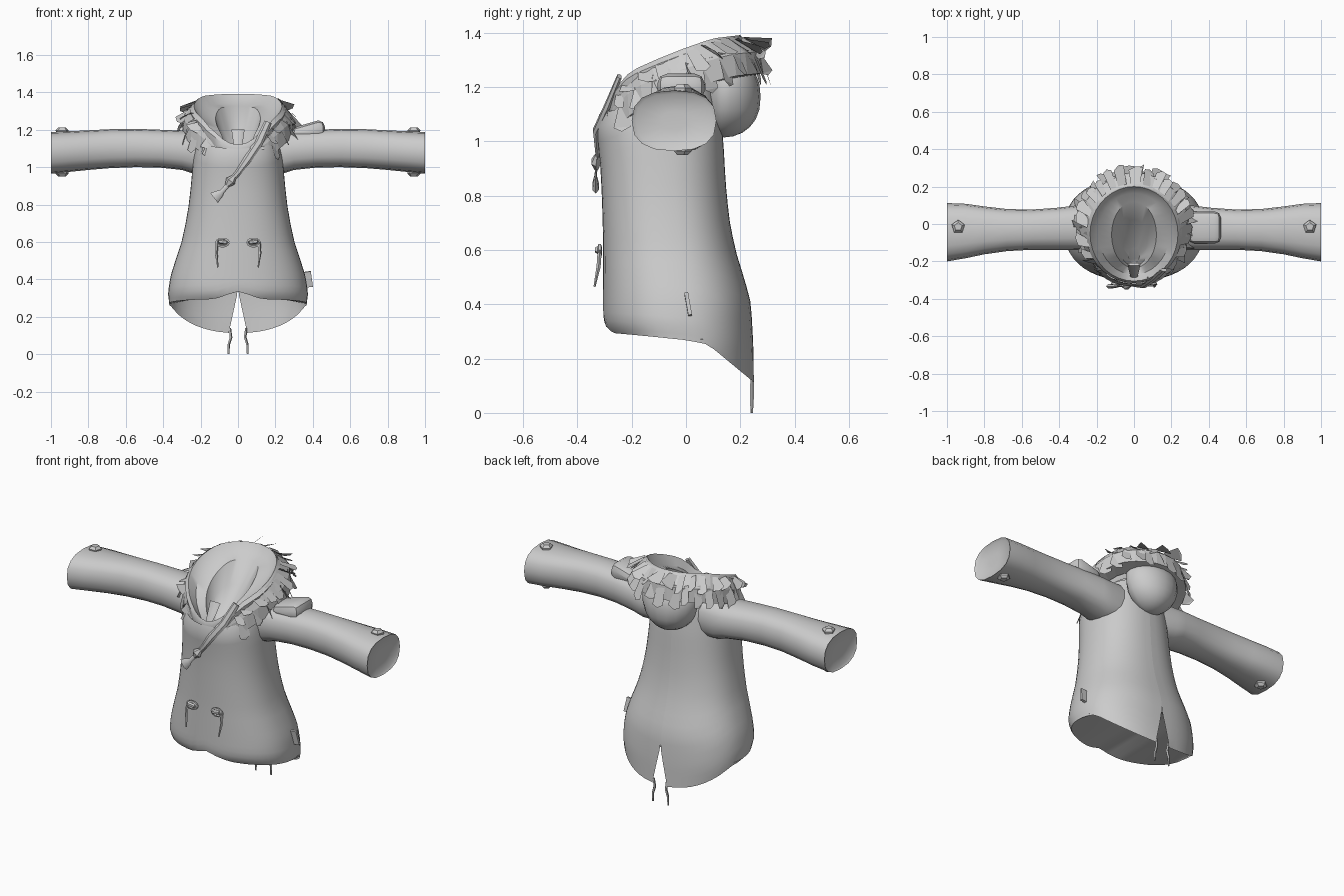
import bpy, bmesh, math, random
from mathutils import Vector

if "Cube" in bpy.data.objects:
    bpy.data.objects.remove(bpy.data.objects["Cube"])

random.seed(4)
GREY = bpy.data.materials.new("plain grey")
GREY.diffuse_color = (0.6, 0.6, 0.6, 1)
GREY.use_nodes = True
GREY.node_tree.nodes["Principled BSDF"].inputs["Base Color"].default_value = GREY.diffuse_color


def finish(name, bm, smooth=40, recalc=True):
    if recalc:
        bmesh.ops.recalc_face_normals(bm, faces=bm.faces[:])
    me = bpy.data.meshes.new(name)
    bm.to_mesh(me)
    bm.free()
    ob = bpy.data.objects.new(name, me)
    bpy.context.collection.objects.link(ob)
    me.materials.append(GREY)
    if smooth:
        bpy.ops.object.select_all(action='DESELECT')
        ob.select_set(True)
        bpy.context.view_layer.objects.active = ob
        bpy.ops.object.shade_smooth_by_angle(angle=math.radians(smooth))
    return ob


def loft(name, rings, closed=True, caps=(False, False), smooth=40):
    """Skin a list of rings that all have the same number of points."""
    bm = bmesh.new()
    vs = [[bm.verts.new(p) for p in r] for r in rings]
    n = len(rings[0])
    for a, b in zip(vs, vs[1:]):
        for j in range(n if closed else n - 1):
            k = (j + 1) % n
            bm.faces.new((a[j], a[k], b[k], b[j]))
    for flag, ring in zip(caps, (vs[0], vs[-1])):
        if flag:
            bm.faces.new(ring)
    return finish(name, bm, smooth)


def tube(name, pts, radii, sides=6, flat=1.0):
    """Round or flattened cord along a path."""
    pts = [Vector(p) for p in pts]
    rings = []
    for i, p in enumerate(pts):
        d = (pts[min(i + 1, len(pts) - 1)] - pts[max(i - 1, 0)]).normalized()
        u = d.cross(Vector((0, 1, 0))).normalized()
        v = d.cross(u)
        rings.append([p + radii[i] * (u * math.cos(a) + v * flat * math.sin(a))
                      for a in (2 * math.pi * k / sides for k in range(sides))])
    return loft(name, rings, caps=(True, True))


def interp(table, x):
    """Linear lookup; rows are (key, value, ...)."""
    if x <= table[0][0]:
        return table[0][1:]
    for p, q in zip(table, table[1:]):
        if x <= q[0]:
            f = (x - p[0]) / (q[0] - p[0])
            return [a + (b - a) * f for a, b in zip(p[1:], q[1:])]
    return table[-1][1:]


def spow(v, e):
    return math.copysign(abs(v) ** e, v)


# Coat body: height, half width, front y, back y
BODY = [(0.11, 0.34, -0.27, 0.25), (0.25, 0.368, -0.27, 0.248), (0.29, 0.37, -0.275, 0.246),
        (0.32, 0.374, -0.298, 0.244), (0.36, 0.37, -0.305, 0.242), (0.42, 0.36, -0.305, 0.236),
        (0.5, 0.335, -0.305, 0.213), (0.6, 0.302, -0.305, 0.182), (0.7, 0.28, -0.307, 0.162),
        (0.8, 0.263, -0.31, 0.15), (0.9, 0.252, -0.315, 0.143), (1.0, 0.243, -0.325, 0.138),
        (1.07, 0.235, -0.335, 0.13), (1.16, 0.21, -0.29, 0.12), (1.24, 0.18, -0.25, 0.1)]
# Hem height by depth
HEM = [(-0.3, 0.297), (-0.15, 0.283), (0.0, 0.268), (0.08, 0.252), (0.25, 0.113)]
COLS, ROWS = 48, 20


def body_point(t, u):
    hem_y = -0.015 - 0.265 * spow(math.cos(t), 0.85)
    z0 = interp(HEM, hem_y)[0]
    if abs(t) < 0.3:     # small notch at the front
        z0 += 0.04 * (1 - abs(t) / 0.3)
    z = z0 + (1.165 - 0.065 * math.cos(t) - z0) * u
    a, f, b = interp(BODY, z)
    x = a * spow(math.sin(t), 0.9)
    y = (f + b) / 2 - (b - f) / 2 * spow(math.cos(t), 0.85)
    if abs(t) > 2.5:     # open slit in the tail
        gap = 0.05 * max(0, 0.34 - z) / 0.23
        x = math.copysign(max(abs(x), gap), t)
    return Vector((x, y, z))


angles = [-math.pi + 2 * math.pi * j / COLS for j in range(COLS + 1)]
rows = [[body_point(t, (r / ROWS) ** 1.25) for t in angles] for r in range(ROWS + 1)]
loft("coat_body", rows, closed=False, smooth=50)

# Underside, running from the front hem back to the inside of the tail
front_hem = rows[0][COLS // 4:3 * COLS // 4 + 1]
back_line = []
for p in front_hem:
    z = 0.27 + 0.065 * max(0, 1 - abs(p.x) / 0.368)
    s = max(0, 1 - (abs(p.x) / 0.372) ** 2.3)
    back_line.append(Vector((p.x, 0.0 + 0.238 * s ** 0.5, z)))
loft("coat_underside", [[a.lerp(b, f) for a, b in zip(front_hem, back_line)]
                        for f in (0, 0.33, 0.66, 1)], closed=False)

# Sleeves: x, front y, back y, bottom z, top z
SLEEVE = [(0.14, -0.13, 0.09, 0.96, 1.2), (0.24, -0.14, 0.1, 0.965, 1.195),
          (0.3, -0.14, 0.1, 0.985, 1.195), (0.42, -0.138, 0.086, 0.998, 1.2),
          (0.55, -0.138, 0.077, 1.0, 1.205), (0.68, -0.145, 0.08, 0.995, 1.203),
          (0.8, -0.162, 0.094, 0.985, 1.197), (0.9, -0.183, 0.108, 0.975, 1.192),
          (1.0, -0.2, 0.112, 0.965, 1.188)]


def sleeve_ring(x, f, b, lo, hi, s=1.0, n=16):
    return [((x), (f + b) / 2 + s * (b - f) / 2 * spow(math.cos(a), 0.8),
             (lo + hi) / 2 + s * (hi - lo) / 2 * spow(math.sin(a), 0.8))
            for a in (2 * math.pi * k / n for k in range(n))]


for side, label in ((1, "left"), (-1, "right")):
    rings = [sleeve_ring(side * r[0], *r[1:]) for r in SLEEVE]
    last = SLEEVE[-1]
    rings.append(sleeve_ring(side * 0.99, *last[1:], s=0.9))
    rings.append(sleeve_ring(side * 0.985, *last[1:], s=0.3))
    loft(label + "_sleeve", rings, caps=(False, True))
    # Cuff buttons above and below
    for z0, h, part in ((1.185, 1, "top"), (0.977, -1, "bottom")):
        prof = ((0.035, 0), (0.037, 0.012 * h), (0.022, 0.026 * h))
        loft(f"{label}_cuff_button_{part}",
             [[(side * 0.94 + r * math.sin(k * 1.2566), -0.015 + r * math.cos(k * 1.2566), z0 + d)
               for k in range(5)] for r, d in prof], caps=(True, True), smooth=0)
    # Front toggle with hanging cord
    loop = [(side * 0.083 + 0.033 * math.cos(a), -0.318, 0.597 + 0.02 * math.sin(a))
            for a in (2 * math.pi * k / 10 for k in range(11))]
    tube(label + "_toggle_loop", loop, [0.008] * 11, 5)
    tube(label + "_toggle_peg", [(side * 0.06, -0.325, 0.597), (side * 0.105, -0.325, 0.603)],
         [0.012, 0.012])
    tube(label + "_toggle_cord", [(side * 0.113, -0.318, 0.6), (side * 0.117, -0.322, 0.54),
         (side * 0.108, -0.337, 0.465)], [0.008, 0.008, 0.004], 5)
    # Tail cord
    tube(label + "_tail_cord", [(side * 0.043, 0.245, 0.14), (side * 0.038, 0.243, 0.09),
         (side * 0.05, 0.243, 0.05), (side * 0.051, 0.242, 0.0)], [0.006, 0.008, 0.007, 0.005], 5)

# Hood rim: y -> z
RIM = [(-0.31, 1.1), (-0.27, 1.18), (-0.2, 1.26), (-0.1, 1.305), (0, 1.345), (0.1, 1.38), (0.2, 1.392)]


def ring_point(t, half, front, back, drop=0.0):
    y = (front + back) / 2 - (back - front) / 2 * math.cos(t)
    rim_y = -0.05 - 0.25 * math.cos(t)
    return Vector((half * math.sin(t), y, interp(RIM, rim_y)[0] - drop))


def oval(*args, n=36):
    return [ring_point(2 * math.pi * k / n, *args) for k in range(n)]


# Hood: outer wall, rim, inner slope and a neck opening funnelling to the throat
neck = oval(0.12, -0.235, 0.12, 0.065)
throat = Vector((0, -0.2, 1.04))
loft("hood", [oval(0.19, -0.27, 0.14, 0.17), oval(0.25, -0.31, 0.22, 0.07), oval(0.255, -0.315, 0.21, 0.02),
              oval(0.235, -0.305, 0.2, 0.0), oval(0.19, -0.27, 0.165, 0.05), neck,
              [p.lerp(throat, 0.3) - Vector((0, 0, 0.03)) for p in neck],
              [p.lerp(throat, 0.75) - Vector((0, 0, 0.02)) for p in neck]], caps=(False, True))

# Hood bag hanging behind the neck
bm = bmesh.new()
bmesh.ops.create_uvsphere(bm, u_segments=18, v_segments=12, radius=1)
for v in bm.verts:
    w = 0.165 * (1 + 0.2 * v.co.z)
    depth = 0.135 if v.co.y > 0 else 0.07
    v.co = Vector((v.co.x * w, 0.14 + depth * v.co.y, 1.165 + 0.15 * spow(v.co.z, 0.85)))
finish("hood_bag", bm, 60)

# Fur trim: sloping band plus broad jagged tufts
N = 26
start, sweep = math.radians(22), math.radians(316)
arc = [start + sweep * k / N for k in range(N + 1)]
loft("fur_band", [[ring_point(t, 0.245, -0.3, 0.205, 0.005) for t in arc],
                  [ring_point(t, 0.29, -0.305, 0.275, 0.06) for t in arc],
                  [ring_point(t, 0.3, -0.3, 0.285, 0.14) for t in arc],
                  [ring_point(t, 0.22, -0.26, 0.19, 0.16) for t in arc]], closed=False, smooth=0)
bm = bmesh.new()
for layer, count in ((0, 24), (1, 24)):
    for k in range(count):
        t = start + sweep * (k + 0.5 * layer + random.uniform(-0.2, 0.2)) / count
        base = ring_point(t, (0.25, 0.28)[layer], -0.295, (0.215, 0.265)[layer], (0.01, 0.05)[layer])
        reach = random.uniform(0.045, 0.075)
        drop = (0.07, 0.165)[layer] + random.uniform(-0.03, 0.025)
        tip = ring_point(t, 0.265 + reach, -0.29 - 0.35 * reach, 0.25 + reach, drop)
        out = (tip - base).normalized()
        across = Vector((math.cos(t), math.sin(t), random.uniform(-0.4, 0.4))).normalized()
        lift = across.cross(out) * random.uniform(-0.025, 0.025)
        w = random.uniform(0.024, 0.036)
        pts = (base - across * w * 0.7, base + across * w * 0.7,
               base.lerp(tip, 0.85) + across * w + lift, tip, base.lerp(tip, 0.9) - across * w - lift)
        v = [bm.verts.new(p) for p in pts]
        bm.faces.new((v[0], v[1], v[2], v[4]))
        bm.faces.new((v[4], v[2], v[3]))
finish("fur_tufts", bm, 0, False)

# Neck tie: ribbon, knot and split tassel
tube("neck_tie", [(0.16, -0.245, 1.24), (0.11, -0.29, 1.13), (0.05, -0.333, 1.04), (0.0, -0.328, 0.97),
                  (-0.04, -0.325, 0.925)], [0.02, 0.024, 0.022, 0.016, 0.014], 6, 0.5)
tube("neck_tie_knot", [(-0.02, -0.328, 0.95), (-0.04, -0.332, 0.925), (-0.06, -0.33, 0.9)],
     [0.012, 0.028, 0.012], 6, 0.7)
tube("neck_tie_tassel", [(-0.05, -0.33, 0.91), (-0.085, -0.333, 0.87), (-0.095, -0.333, 0.86),
                         (-0.128, -0.333, 0.835)], [0.012, 0.012, 0.02, 0.034], 6, 0.4)
# Collar point at the throat
tube("collar_point", [(0, -0.215, 1.2), (0, -0.245, 1.15), (0, -0.28, 1.1), (0, -0.31, 1.03)],
     [0.035, 0.028, 0.02, 0.006], 6, 0.3)


def box(name, lo, hi, bevel):
    bm = bmesh.new()
    bmesh.ops.create_cube(bm, size=1)
    lo, hi = Vector(lo), Vector(hi)
    for v in bm.verts:
        v.co = Vector([(a + b) / 2 + c * (b - a) for a, b, c in zip(lo, hi, v.co)])
    if bevel:
        bmesh.ops.bevel(bm, geom=bm.edges[:], offset=bevel, segments=2, affect='EDGES', profile=0.5)
    return finish(name, bm)


# Shoulder pouch and side tab
pouch = box("shoulder_pouch", (0.29, -0.105, 1.15), (0.465, 0.068, 1.25), 0.035)
for v in pouch.data.vertices:
    if v.co.z > 1.2 and v.co.x < 0.35:
        v.co.z -= 0.03
tab = box("side_tab", (-0.02, -0.007, -0.042), (0.02, 0.007, 0.042), 0)
tab.location = (0.375, 0.008, 0.4)
tab.rotation_euler = (math.radians(10), math.radians(-8), 0)
